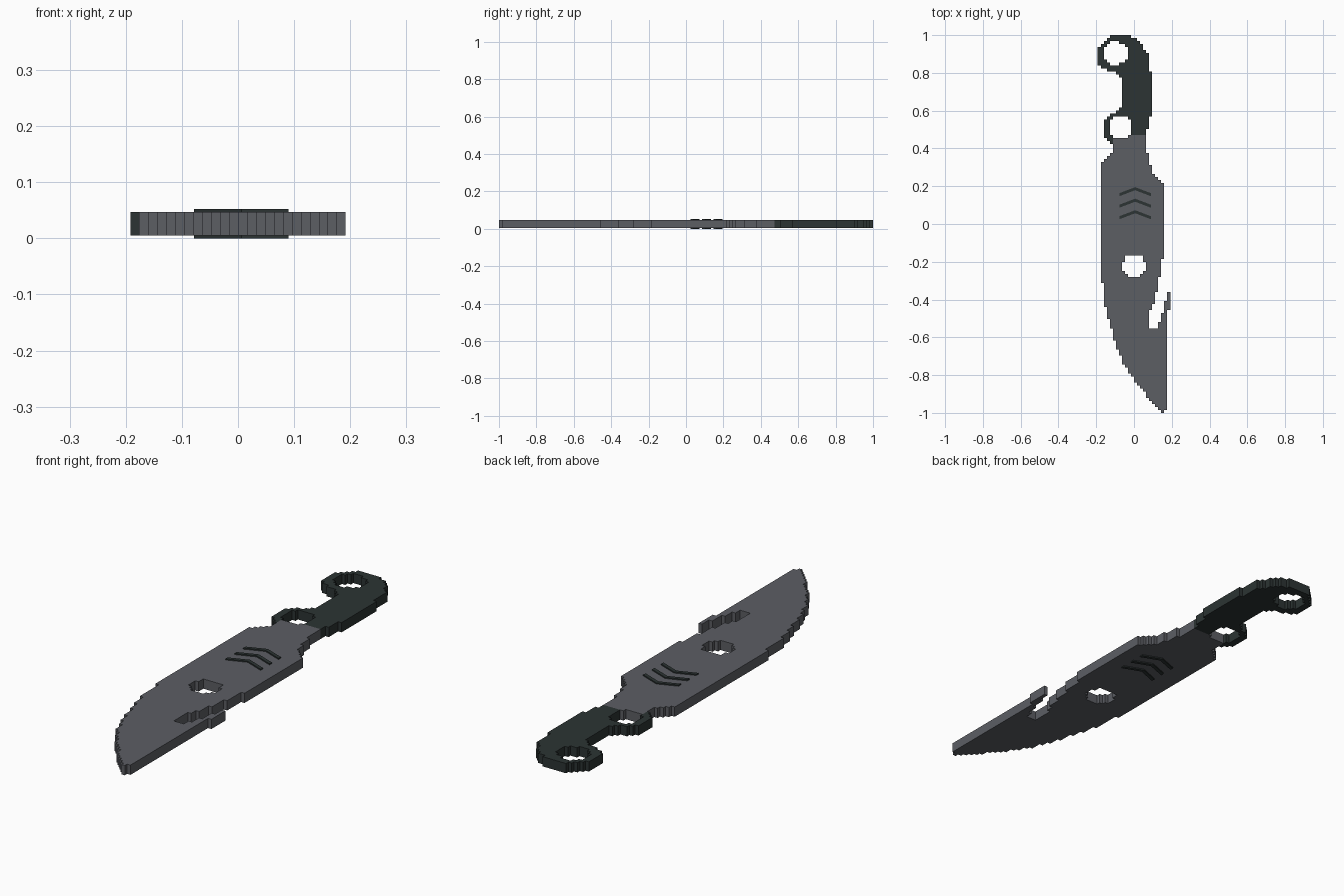
import bpy
import bmesh
from mathutils import Vector

default_cube = bpy.data.objects.get("Cube")
if default_cube:
    bpy.data.objects.remove(default_cube, do_unlink=True)

CELL = 0.016                 # size of one step in the outline
COLUMNS, ROWS = 12, 125      # half width and full length in steps
BODY_BOTTOM, BODY_TOP = 0.005, 0.047
INLAY_TOP = 0.052


def make_material(name, colour):
    material = bpy.data.materials.new(name)
    material.use_nodes = True
    material.diffuse_color = colour
    material.node_tree.nodes["Principled BSDF"].inputs["Base Color"].default_value = colour
    return material


steel = make_material("steel grey", (0.107, 0.112, 0.127, 1))
dark_green = make_material("dark green grip", (0.025, 0.034, 0.033, 1))

# Outline pieces in steps, counted across from the middle and up from the tip
HOOK = [(9, 0), (10, 0), (11, 2), (11, 34), (12, 34), (12, 40), (11, 40),
        (10.5, 37), (9.5, 33), (8.5, 30), (8, 28), (5, 28)]
SPINE = [(5, 33), (6.5, 36), (7.5, 40), (8.5, 45), (9.5, 51), (10, 51),
         (10, 76), (7.5, 78), (6.5, 79), (5.5, 82), (4.5, 86), (4, 86)]
GRIP_BACK = [(4, 93), (5, 94), (5.5, 98), (6, 99), (6, 113), (5.5, 113),
             (4.5, 119), (2, 122.5), (0, 124), (-1, 125), (-7, 125)]
GRIP_FRONT = [(-12, 121), (-12, 116), (-10, 114), (-6, 112.5), (-4, 111),
              (-4, 102), (-6, 99.5), (-8, 98.5), (-10, 97), (-10, 92), (-7, 89)]
EDGE = [(-7, 86), (-9, 84), (-11, 82), (-11, 43), (-10.5, 43), (-9.5, 35),
        (-8.5, 31), (-7.5, 28), (-5.5, 21), (-3.5, 16.5), (0, 11), (4, 6)]
OUTLINE = HOOK + SPINE + GRIP_BACK + GRIP_FRONT + EDGE

# Round openings: centre across, centre along, radius across, radius along
HOLES = [(0, 48.7, 4, 3.6), (-4.5, 94.6, 3.7, 3.7), (-6.2, 119, 4.3, 3.7)]


def inside(x, y):
    for cx, cy, rx, ry in HOLES:
        if ((x - cx) / rx) ** 2 + ((y - cy) / ry) ** 2 < 1:
            return False
    hit = False
    for (ax, ay), (bx, by) in zip(OUTLINE, OUTLINE[1:] + OUTLINE[:1]):
        if (ay > y) != (by > y) and x < ax + (y - ay) * (bx - ax) / (by - ay):
            hit = not hit
    return hit


def finish(name, bm, material):
    bmesh.ops.remove_doubles(bm, verts=bm.verts, dist=0.0001)
    bmesh.ops.recalc_face_normals(bm, faces=bm.faces)
    mesh = bpy.data.meshes.new(name)
    bm.to_mesh(mesh)
    bm.free()
    mesh.materials.append(material)
    part = bpy.data.objects.new(name, mesh)
    bpy.context.collection.objects.link(part)


def stepped_slab(name, cells, material):
    """Plate made of square steps, with walls only on its rim."""
    bm = bmesh.new()

    def quad(points):
        bm.faces.new([bm.verts.new(p) for p in points])

    for i, j in cells:
        x, y = i * CELL, j * CELL - 1
        ring = [(x, y), (x + CELL, y), (x + CELL, y + CELL), (x, y + CELL)]
        for z in (BODY_BOTTOM, BODY_TOP):
            quad([(*p, z) for p in ring])
        for k, (di, dj) in enumerate([(0, -1), (1, 0), (0, 1), (-1, 0)]):
            if (i + di, j + dj) not in cells:
                a, b = ring[k], ring[(k + 1) % 4]
                quad([(*a, BODY_BOTTOM), (*b, BODY_BOTTOM), (*b, BODY_TOP), (*a, BODY_TOP)])
    bmesh.ops.remove_doubles(bm, verts=bm.verts, dist=0.0001)
    bmesh.ops.recalc_face_normals(bm, faces=bm.faces)
    bmesh.ops.dissolve_limit(bm, angle_limit=0.01, verts=bm.verts, edges=bm.edges)
    finish(name, bm, material)


# Blade and grip share one stepped outline and meet at the guard
cells = {(i, j) for i in range(-COLUMNS, COLUMNS) for j in range(ROWS)
         if inside(i + 0.5, j + 0.5)}
grip = {(i, j) for i, j in cells if j >= 92 or (i < -7 and j >= 89)}
stepped_slab("blade", cells - grip, steel)
stepped_slab("grip", grip, dark_green)

# Three chevron inlays standing slightly proud of both faces
for number in range(3):
    apex = 0.195 - number * 0.061
    bm = bmesh.new()
    outline = [(-0.078, apex - 0.032), (0.006, apex), (0.09, apex - 0.032),
               (0.09, apex - 0.048), (0.006, apex - 0.016), (-0.078, apex - 0.048)]
    face = bm.faces.new([bm.verts.new((x, y, 0)) for x, y in outline])
    result = bmesh.ops.extrude_face_region(bm, geom=[face])
    top = [v for v in result["geom"] if isinstance(v, bmesh.types.BMVert)]
    bmesh.ops.translate(bm, verts=top, vec=Vector((0, 0, INLAY_TOP)))
    finish("chevron_inlay_" + str(number + 1), bm, dark_green)
